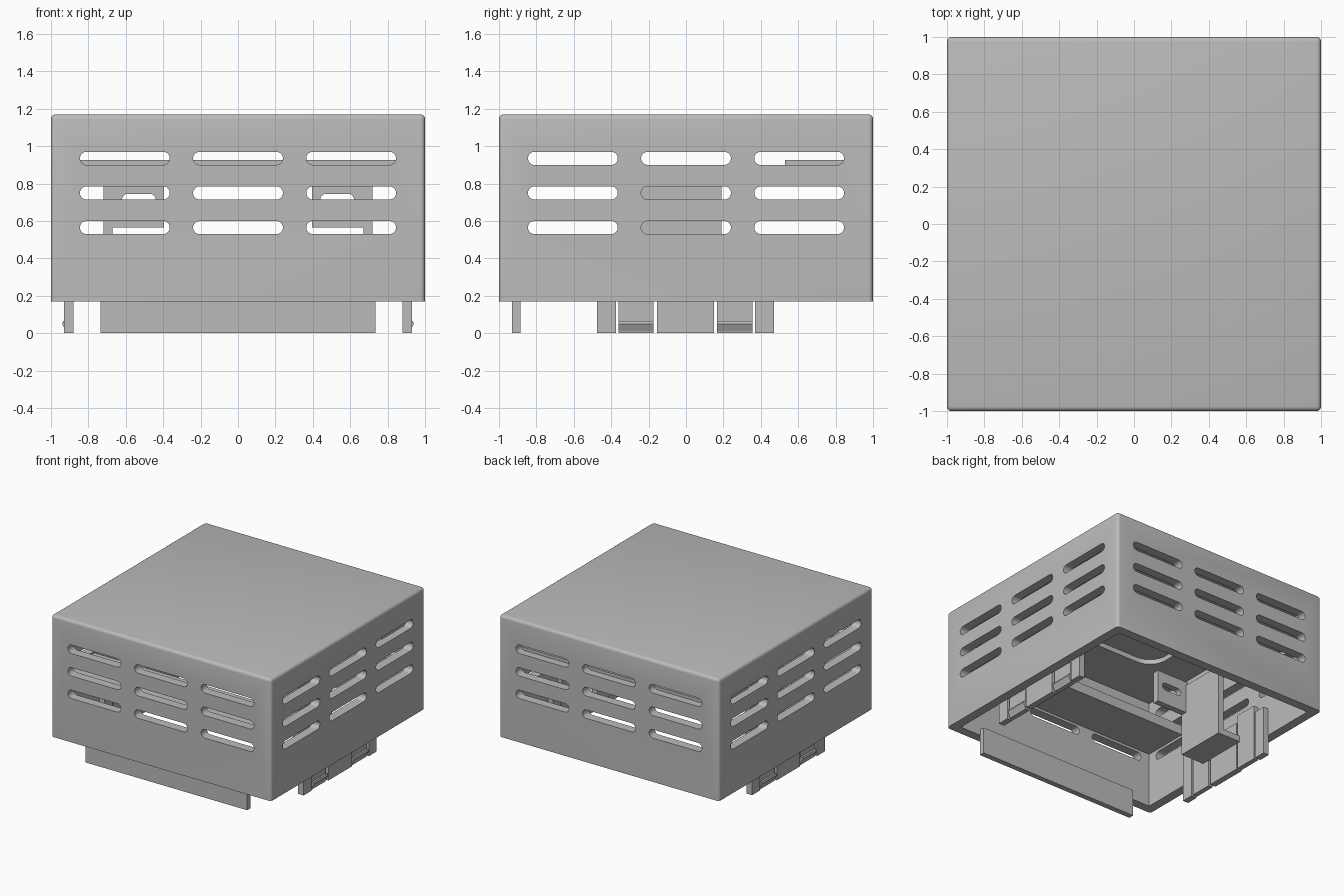
import bpy, bmesh, math
from mathutils import Matrix, Vector

if "Cube" in bpy.data.objects:
    bpy.data.objects.remove(bpy.data.objects["Cube"], do_unlink=True)

grey = bpy.data.materials.new("plain_grey")
grey.use_nodes = True
grey.diffuse_color = (0.5, 0.5, 0.5, 1)
grey.node_tree.nodes["Principled BSDF"].inputs["Base Color"].default_value = (0.5, 0.5, 0.5, 1)


def finish(name, bm):
    bmesh.ops.recalc_face_normals(bm, faces=bm.faces)
    mesh = bpy.data.meshes.new(name)
    bm.to_mesh(mesh)
    bm.free()
    mesh.materials.append(grey)
    ob = bpy.data.objects.new(name, mesh)
    bpy.context.collection.objects.link(ob)
    return ob


def add_box(bm, x, y, z):
    """Box from (low, high) pairs on each axis."""
    pairs = (x, y, z)
    mid = Vector([(a + b) / 2 for a, b in pairs])
    size = [abs(b - a) for a, b in pairs]
    m = Matrix.Translation(mid) @ Matrix.Diagonal((*size, 1))
    return bmesh.ops.create_cube(bm, size=1, matrix=m)["verts"]


def add_prism(bm, profile, origin, extrude):
    """Extrude a list of 3D points along a vector."""
    verts = [bm.verts.new(Vector(p) + Vector(origin)) for p in profile]
    face = bm.faces.new(verts)
    out = bmesh.ops.extrude_face_region(bm, geom=[face])["geom"]
    moved = [v for v in out if isinstance(v, bmesh.types.BMVert)]
    bmesh.ops.translate(bm, verts=moved, vec=Vector(extrude))


def round_rect(w, h, r, steps=8):
    """Rounded rectangle as 2D points around its centre."""
    pts = []
    for i, (sx, sy) in enumerate(((1, 1), (-1, 1), (-1, -1), (1, -1))):
        for k in range(steps + 1):
            a = math.pi / 2 * (i + k / steps)
            pts.append((sx * (w / 2 - r) + r * math.cos(a),
                        sy * (h / 2 - r) + r * math.sin(a)))
    return pts


def cut(ob, bm):
    cutter = finish("cutter", bm)
    cutter.hide_render = True
    mod = ob.modifiers.new("cut", "BOOLEAN")
    mod.operation = "DIFFERENCE"
    mod.solver = "EXACT"
    mod.object = cutter
    bpy.context.view_layer.objects.active = ob
    bpy.ops.object.modifier_apply(modifier=mod.name)
    bpy.data.objects.remove(cutter, do_unlink=True)


IN = 0.925      # inner face of the walls
RIM = 0.17      # lower edge of the cover

# Cover: box with rounded top and corner edges
bm = bmesh.new()
add_box(bm, (-1, 1), (-1, 1), (RIM, 1.17))
edges = [e for e in bm.edges if max(v.co.z for v in e.verts) > 1]
bmesh.ops.bevel(bm, geom=edges, offset=0.025, segments=4, profile=0.5, affect="EDGES")
cover = finish("cover", bm)

# Hollow inside, and a shallow rounded pocket in the ceiling
bm = bmesh.new()
add_box(bm, (-IN, IN), (-IN, IN), (0, 1.06))
cut(cover, bm)
bm = bmesh.new()
add_prism(bm, [(x, y, 0) for x, y in round_rect(1.2, 1.04, 0.15)], (0, 0.02, 1), (0, 0, 0.1))
cut(cover, bm)

# Vent slots through opposite walls, three by three
slot = round_rect(0.48, 0.07, 0.0349)
for along_y in (True, False):
    bm = bmesh.new()
    for u in (-0.605, 0, 0.605):
        for z in (0.565, 0.75, 0.935):
            if along_y:
                add_prism(bm, [(a, 0, b) for a, b in slot], (u, -1.2, z), (0, 2.4, 0))
            else:
                add_prism(bm, [(0, a, b) for a, b in slot], (-1.2, u, z), (2.4, 0, 0))
    cut(cover, bm)

# Inner shelves along the front and back walls
for name, y, z in (("front_shelf", (-IN - 0.01, -0.54), (0.62, 0.7)),
                   ("back_shelf", (0.53, IN + 0.01), (0.83, 0.925))):
    bm = bmesh.new()
    add_box(bm, (-IN - 0.01, IN + 0.01), y, z)
    finish(name, bm)

# Long locating lip at the front
bm = bmesh.new()
add_box(bm, (-0.735, 0.735), (-0.93, -0.885), (0, 0.22))
finish("front_lip", bm)

for s, side in ((1, "left"), (-1, "right")):
    # Plain posts, the outer two and the middle one
    bm = bmesh.new()
    for y in ((-0.475, -0.375), (-0.155, 0.15), (0.37, 0.47)):
        add_box(bm, (s * 0.88, s * 0.93), y, (0, 0.4))
    finish(side + "_posts", bm)

    # Snap clips with a wedge hook on the outside
    bm = bmesh.new()
    for y0, y1 in ((-0.36, -0.175), (0.165, 0.355)):
        add_box(bm, (s * 0.88, s * 0.92), (y0, y1), (0, 0.46))
        hook = [(s * 0.92, 0, 0.01), (s * 0.94, 0, 0.05), (s * 0.935, 0, 0.065), (s * 0.92, 0, 0.065)]
        add_prism(bm, hook, (0, y0, 0), (0, y1 - y0, 0))
    finish(side + "_clips", bm)

    # Bracket: upright web with a foot running to the wall
    bm = bmesh.new()
    add_box(bm, (s * 0.67, s * 0.72), (-0.24, 0.19), (0.22, 0.8))
    add_box(bm, (s * 0.7, s * 0.93), (-0.24, 0.19), (0.22, 0.27))
    finish(side + "_bracket", bm)

    # Mounting tab with a slotted hole
    bm = bmesh.new()
    add_box(bm, (s * 0.395, s * 0.69), (-0.24, -0.19), (0.565, 0.83))
    tab = finish(side + "_mounting_tab", bm)
    bm = bmesh.new()
    hole = round_rect(0.18, 0.06, 0.0299)
    add_prism(bm, [(a, 0, b) for a, b in hole], (s * 0.53, -0.4, 0.715), (0, 0.4, 0))
    cut(tab, bm)

# Smooth the rounded edges, keep the rest flat
bpy.ops.object.select_all(action="DESELECT")
for ob in bpy.context.collection.objects:
    if ob.type == "MESH" and ob.data.materials and ob.data.materials[0] == grey:
        ob.select_set(True)
bpy.context.view_layer.objects.active = cover
bpy.ops.object.shade_smooth_by_angle(angle=math.radians(30))
